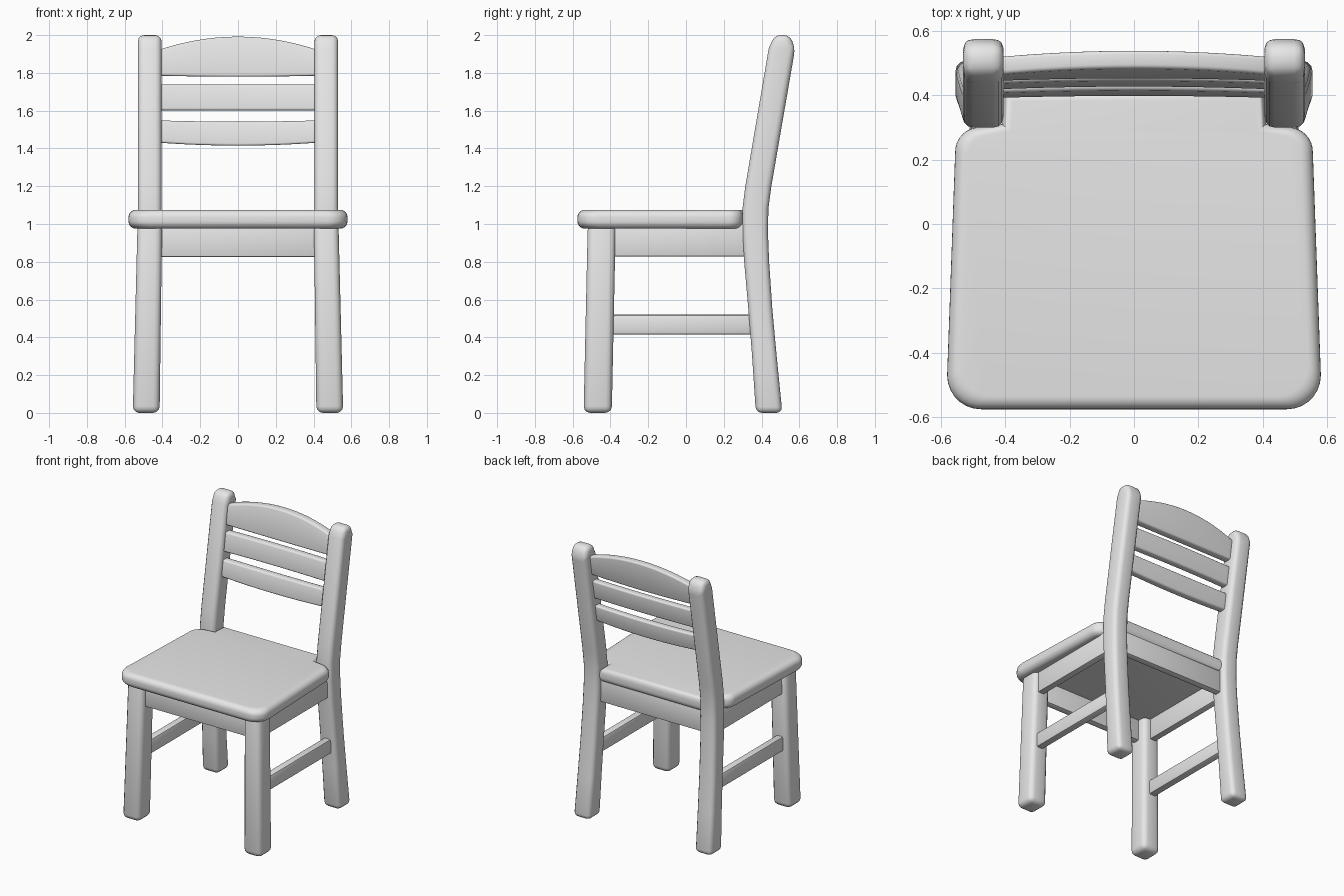
import bpy, bmesh, math

cube = bpy.data.objects.get("Cube")
if cube:
    bpy.data.objects.remove(cube, do_unlink=True)

GREY = (0.8, 0.8, 0.8, 1.0)
mat = bpy.data.materials.new("plain grey")
mat.use_nodes = True
mat.diffuse_color = GREY
mat.node_tree.nodes["Principled BSDF"].inputs["Base Color"].default_value = GREY


def loft(name, rings, bevel=0.0, segments=3):
    """Skin a stack of equal-length point rings, close the ends, round sharp edges."""
    bm = bmesh.new()
    loops = [[bm.verts.new(p) for p in ring] for ring in rings]
    n = len(loops[0])
    for a, b in zip(loops, loops[1:]):
        for i in range(n):
            j = (i + 1) % n
            bm.faces.new((a[i], a[j], b[j], b[i]))
    bm.faces.new(loops[0])
    bm.faces.new(loops[-1])
    bmesh.ops.recalc_face_normals(bm, faces=bm.faces)
    if bevel:
        sharp = [e for e in bm.edges if e.calc_face_angle(0) > math.radians(25)]
        bmesh.ops.bevel(bm, geom=sharp, offset=bevel, segments=segments,
                        profile=0.5, affect='EDGES', clamp_overlap=True)
    mesh = bpy.data.meshes.new(name)
    bm.to_mesh(mesh)
    bm.free()
    mesh.materials.append(mat)
    obj = bpy.data.objects.new(name, mesh)
    bpy.context.collection.objects.link(obj)
    bpy.ops.object.select_all(action='DESELECT')
    obj.select_set(True)
    bpy.context.view_layer.objects.active = obj
    bpy.ops.object.shade_smooth_by_angle(angle=math.radians(40))
    return obj


def rect(x0, x1, y0, y1, z):
    return [(x0, y0, z), (x1, y0, z), (x1, y1, z), (x0, y1, z)]


def box(name, x0, x1, y0, y1, z0, z1, bevel=0.008):
    return loft(name, [rect(x0, x1, y0, y1, z0), rect(x0, x1, y0, y1, z1)], bevel, 2)


def arc(cx, cy, r, a0, a1, steps=7):
    angles = [math.radians(a0 + (a1 - a0) * i / steps) for i in range(steps + 1)]
    return [(cx + r * math.cos(a), cy + r * math.sin(a)) for a in angles]


# Seat: tapered outline with rounded corners, notched around the back posts
half = arc(0.475, -0.47, 0.105, -90, 0) + arc(0.48, 0.225, 0.075, 0, 80)
half += [(0.41, 0.31), (0.405, 0.41)]
outline = half + [(-x, y) for x, y in reversed(half)]
R = 0.04
edge = [(R - R * math.sin(math.radians(a)), 0.975 + R - R * math.cos(math.radians(a)))
        for a in range(0, 91, 15)]
edge += [(d, 2.05 - z) for d, z in reversed(edge)]
loft("seat", [[(x * (1 - d / 0.575), y * (1 - d / 0.575), z) for x, y in outline]
              for d, z in edge])

# Back posts: height, front edge, back edge, following the bent side profile
POST = [(0, .37, .51), (.3, .35, .48), (.55, .33, .457), (.8, .308, .44),
        (.95, .299, .434), (1.08, .299, .436), (1.2, .314, .452),
        (1.93, .438, .578), (2.0, .47, .55)]

for side, s in (("left", 1), ("right", -1)):
    rings = []
    for z, y0, y1 in POST:
        t = max(0, 1 - z)
        rings.append(rect(s * (.405 + .015 * t), s * (.53 + .025 * t), y0, y1, z))
    loft(side + "_back_post", rings, 0.032)

    # Front leg, splaying slightly towards the floor
    loft(side + "_front_leg",
         [rect(s * .415, s * .557, -.542, -.393, 0),
          rect(s * .402, s * .532, -.52, -.372, 1.0)], 0.035)

    # Rails joining front leg and back post
    box(side + "_apron", s * .455, s * .505, -.42, .35, .828, 1.0)
    box(side + "_stretcher", s * .455, s * .51, -.43, .38, .415, .52, 0.012)

# Aprons across the front and back
box("front_apron", -.45, .45, -.485, -.435, .825, 1.0)
box("back_apron", -.45, .45, .345, .395, .825, 1.0)


def slat(name, z0, z1, low_bow, high_bow, thick):
    """Leaning back slat whose lower and upper edges bow along its length."""
    rings = []
    for i in range(17):
        x = -0.44 + 0.88 * i / 16
        k = 1 - (x / 0.41) ** 2
        ring = []
        for z, flip in ((z0 + low_bow * k, 1), (z1 + high_bow * k, -1)):
            y = 0.365 + 0.155 * (z - 1.1) + 0.008 * k
            ring += [(x, y - flip * thick, z), (x, y + flip * thick, z)]
        rings.append(ring)
    loft(name, rings, 0.012)


slat("lower_back_slat", 1.43, 1.548, -.015, -.006, .026)
slat("middle_back_slat", 1.602, 1.738, 0, 0, .026)
slat("top_back_slat", 1.785, 1.925, -.005, .067, .028)
